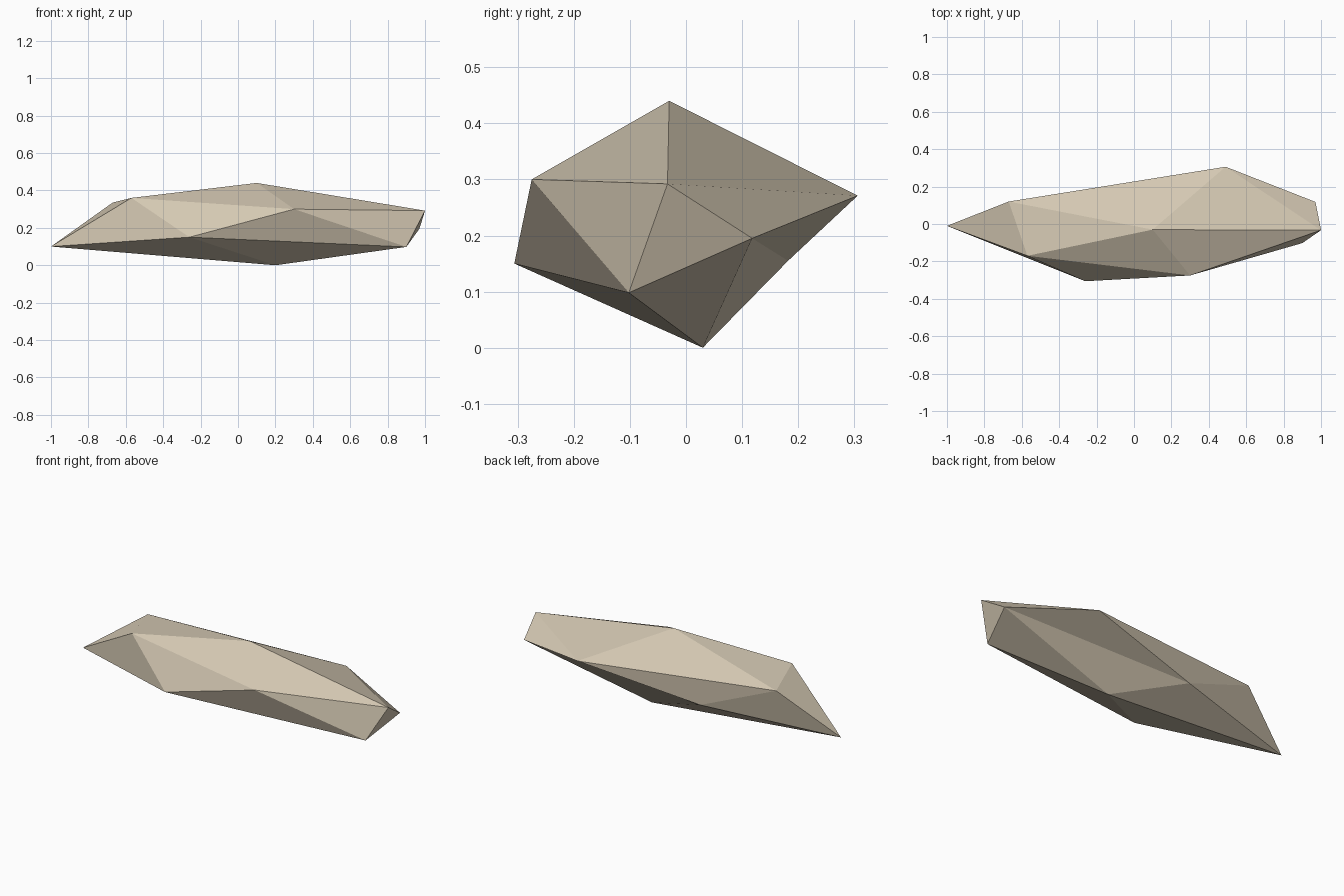
import bpy
import bmesh

cube = bpy.data.objects.get("Cube")
if cube:
    bpy.data.objects.remove(cube, do_unlink=True)

# Stone colour
stone = bpy.data.materials.new("pale_stone")
colour = (0.66, 0.58, 0.45, 1)
stone.diffuse_color = colour
stone.use_nodes = True
stone.node_tree.nodes["Principled BSDF"].inputs["Base Color"].default_value = colour

# Twelve-cornered rock: peak, two staggered rings of five, and base point
bm = bmesh.new()
peak = bm.verts.new((0.1, -0.03, 0.44))
base = bm.verts.new((0.2, 0.03, 0.0))
upper = [bm.verts.new(p) for p in (
    (-0.57, -0.17, 0.36), (0.3, -0.275, 0.3), (1.0, -0.033, 0.292),
    (0.49, 0.306, 0.271), (-0.67, 0.12, 0.335))]
lower = [bm.verts.new(p) for p in (
    (-0.26, -0.306, 0.15), (0.9, -0.102, 0.098), (0.97, 0.118, 0.195),
    (-0.22, 0.182, 0.155), (-1.0, -0.01, 0.1))]

# Facets between the rings and the two end points
for i in range(5):
    j = (i + 1) % 5
    bm.faces.new((peak, upper[i], upper[j]))
    bm.faces.new((upper[i], lower[i], upper[j]))
    bm.faces.new((upper[j], lower[i], lower[j]))
    bm.faces.new((base, lower[j], lower[i]))
bmesh.ops.recalc_face_normals(bm, faces=bm.faces)

mesh = bpy.data.meshes.new("rock")
bm.to_mesh(mesh)
bm.free()
mesh.materials.append(stone)
rock = bpy.data.objects.new("rock", mesh)
bpy.context.collection.objects.link(rock)
